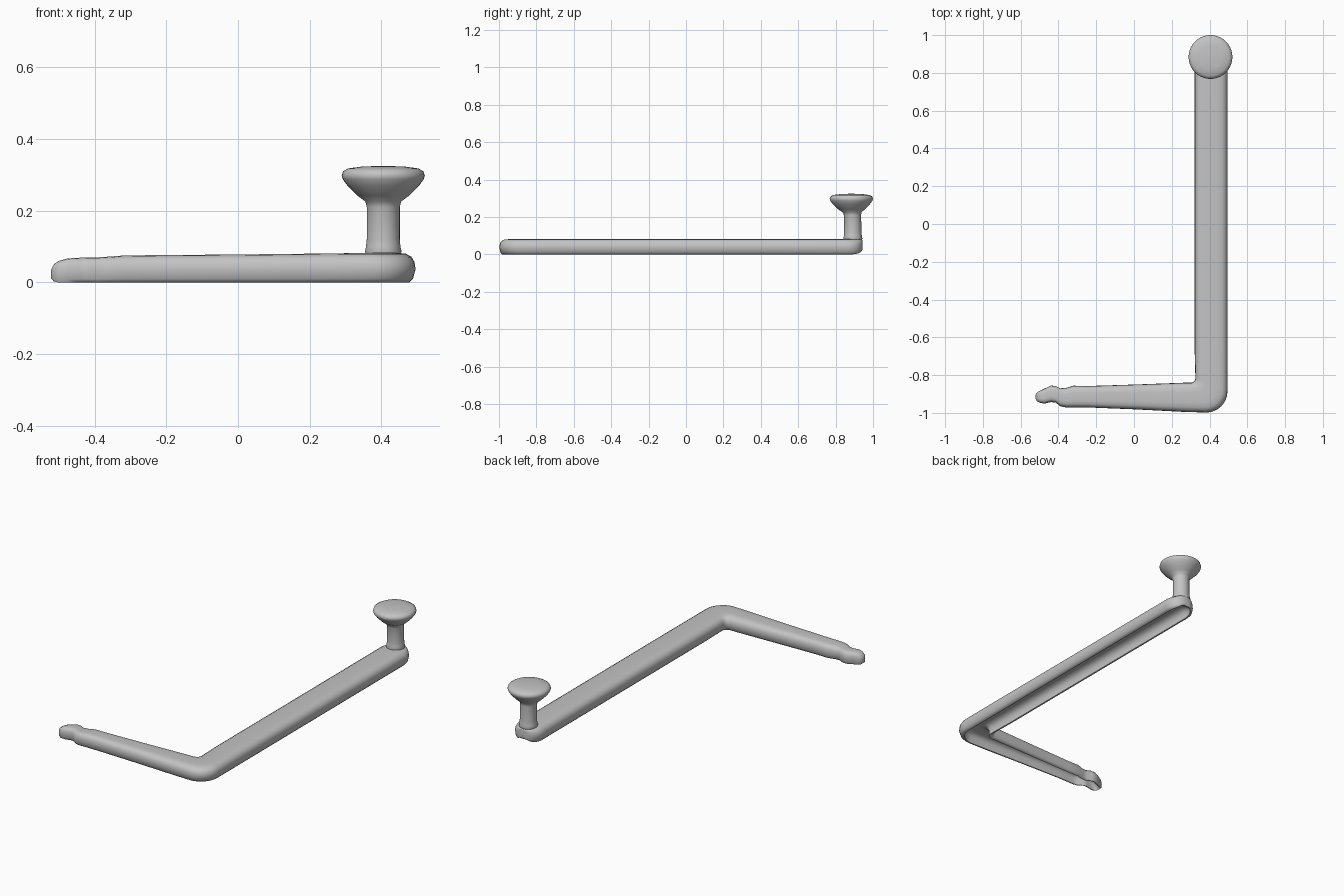
import bpy
import math
from mathutils import Vector

cube = bpy.data.objects.get("Cube")
if cube:
    bpy.data.objects.remove(cube, do_unlink=True)

grey = bpy.data.materials.new("plain_grey")
grey.use_nodes = True
GREY = (0.55, 0.55, 0.55, 1)
grey.diffuse_color = GREY
grey.node_tree.nodes["Principled BSDF"].inputs["Base Color"].default_value = GREY


def loft(name, rings, angle):
    """Skin closed rings of equal size and cap both ends."""
    n = len(rings[0])
    verts = [p for ring in rings for p in ring]
    faces = []
    for i in range(len(rings) - 1):
        for j in range(n):
            k = (j + 1) % n
            faces.append((i * n + j, i * n + k, (i + 1) * n + k, (i + 1) * n + j))
    faces.append(tuple(reversed(range(n))))
    last = len(verts) - n
    faces.append(tuple(range(last, last + n)))
    mesh = bpy.data.meshes.new(name)
    mesh.from_pydata(verts, [], faces)
    mesh.materials.append(grey)
    obj = bpy.data.objects.new(name, mesh)
    bpy.context.collection.objects.link(obj)
    bpy.ops.object.select_all(action="DESELECT")
    obj.select_set(True)
    bpy.context.view_layer.objects.active = obj
    bpy.ops.object.mode_set(mode="EDIT")
    bpy.ops.mesh.select_all(action="SELECT")
    bpy.ops.mesh.normals_make_consistent(inside=False)
    bpy.ops.object.mode_set(mode="OBJECT")
    bpy.ops.object.shade_smooth_by_angle(angle=math.radians(angle))
    return obj


# Channel section: rounded outside, hollow underside (across, up)
outer_half = [(.8, 0), (.92, .13), (1, .45), (.97, .68), (.87, .86), (.68, .97), (.35, 1)]
inner_half = [(.3, .74), (.55, .68), (.68, .5), (.71, .25), (.69, 0)]


def section(left, right, low, high, hollow):
    mid, half = (left + right) / 2, (right - left) / 2
    outer = [(-u, v) for u, v in outer_half] + [(u, v) for u, v in reversed(outer_half)]
    inner = [(u, v * hollow) for u, v in reversed(inner_half)]
    inner += [(-u, v * hollow) for u, v in inner_half]
    ring = []
    for u, v in outer + inner:
        p = mid + half * u
        ring.append((p.x, p.y, low + (high - low) * v))
    return ring


def arc(cx, cy, radius, a):
    return Vector((cx + radius * math.cos(a), cy + radius * math.sin(a)))


rings = []

# Short arm with the lumpy tip: x, back y, front y, bottom, top, hollow
short_arm = [
    (-.521, -.905, -.925, .012, .036, 0),
    (-.514, -.892, -.938, .003, .05, 0),
    (-.5, -.884, -.946, 0, .06, .5),
    (-.475, -.872, -.951, 0, .067, 1),
    (-.44, -.855, -.943, 0, .069, 1),
    (-.415, -.858, -.945, 0, .07, 1),
    (-.39, -.87, -.965, 0, .07, 1),
    (-.36, -.868, -.971, 0, .072, 1),
    (-.32, -.856, -.971, 0, .075, 1),
    (-.25, -.858, -.971, 0, .076, 1),
    (0, -.85, -.981, 0, .078, 1),
    (.27, -.84, -.995, 0, .081, 1),
]
for x, back, front, low, high, hollow in short_arm:
    rings.append(section(Vector((x, back)), Vector((x, front)), low, high, hollow))

# Rounded elbow
for i in range(9):
    a = math.radians(-90 + 90 * i / 8)
    rings.append(section(arc(.3, -.815, .025, a), arc(.382, -.885, .113, a), 0, .082, 1))

# Long arm
for i in range(1, 9):
    y = -.885 + 1.74 * i / 8
    rings.append(section(Vector((.321, y)), Vector((.495, y)), 0, .083, 1))

# Round far end, flowing up into the post
for i in range(1, 13):
    a = math.radians(86 * i / 12)
    y = .855 + .09 * math.sin(a)
    half = .087 * math.cos(a) ** .85
    drop = 1 - math.cos(a)
    rings.append(section(Vector((.408 - half, y)), Vector((.408 + half, y)),
                         .035 * drop ** 1.5, .083 - .006 * drop, max(0, 1 - 1.6 * drop)))

loft("angled_channel_bar", rings, 60)

# Post and flared knob, turned about a nearly upright axis (radius, height)
turned = [(.04, .065), (.048, .076), (.051, .086), (.048, .1), (.046, .12), (.046, .21),
          (.05, .226), (.072, .242), (.1, .27), (.113, .288), (.116, .298), (.112, .31),
          (.098, .318), (.06, .323), (.01, .325)]
SIDES = 40
knob = []
for r, z in turned:
    lean = min(1, max(0, (z - .2) / .05))
    ring = []
    for s in range(SIDES):
        p = arc(.405, .892 - .008 * lean, r, math.tau * s / SIDES)
        ring.append((p.x, p.y, z))
    knob.append(ring)
loft("post_and_knob", knob, 60)
